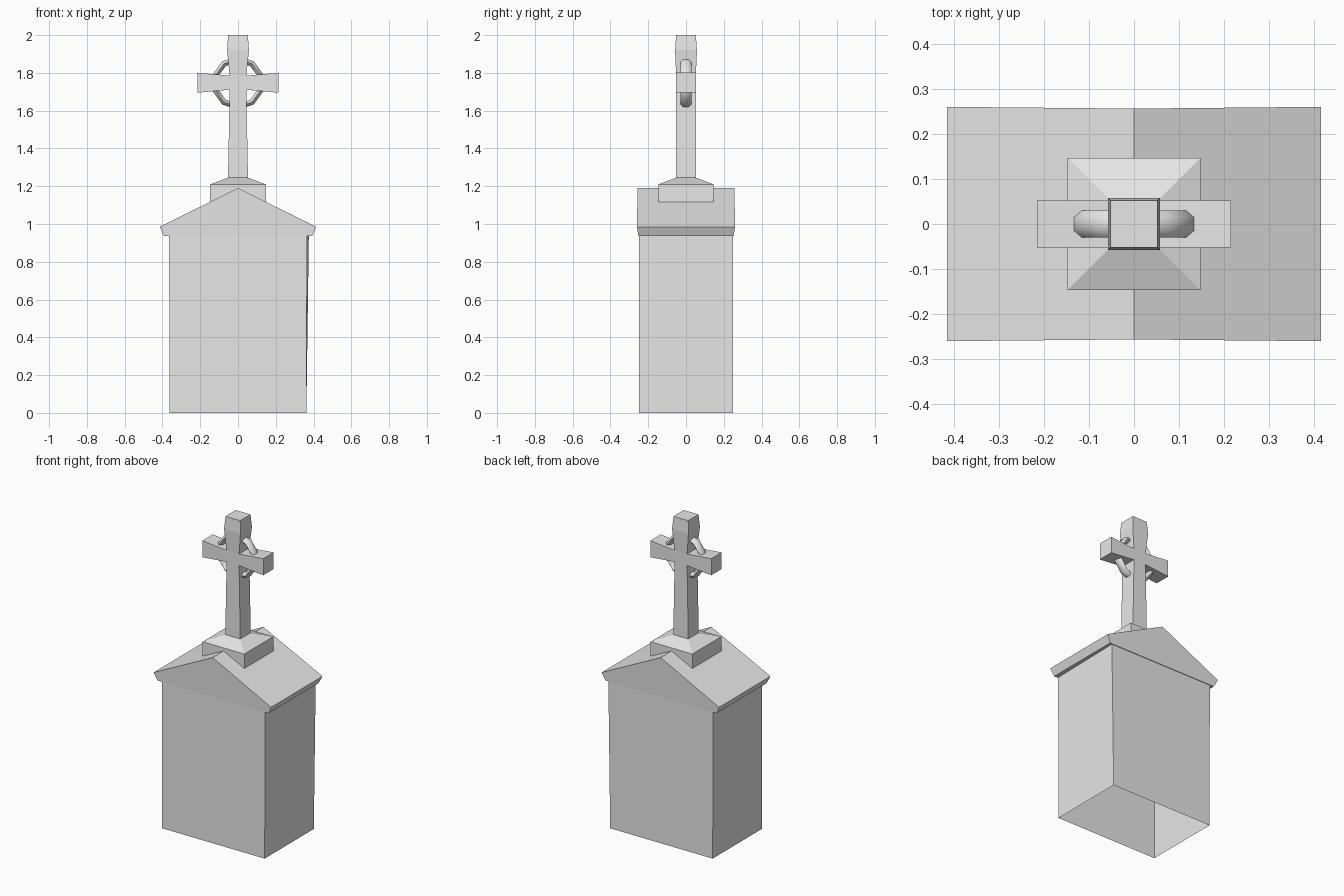
import bpy, bmesh, math
from mathutils import Vector

cube = bpy.data.objects.get("Cube")
if cube:
    bpy.data.objects.remove(cube, do_unlink=True)

stone = bpy.data.materials.new("grey stone")
stone.use_nodes = True
grey = (0.8, 0.8, 0.8, 1)
stone.diffuse_color = grey
stone.node_tree.nodes["Principled BSDF"].inputs["Base Color"].default_value = grey


def finish(name, bm):
    bmesh.ops.recalc_face_normals(bm, faces=bm.faces)
    mesh = bpy.data.meshes.new(name)
    bm.to_mesh(mesh)
    bm.free()
    mesh.materials.append(stone)
    obj = bpy.data.objects.new(name, mesh)
    bpy.context.collection.objects.link(obj)
    return obj


def loft(bm, rings, cap_start=True, cap_end=True):
    """Bridge equal-sized rings of points into a skin."""
    loops = [[bm.verts.new(p) for p in ring] for ring in rings]
    n = len(loops[0])
    for a, b in zip(loops, loops[1:]):
        for i in range(n):
            j = (i + 1) % n
            bm.faces.new((a[i], a[j], b[j], b[i]))
    if cap_start:
        bm.faces.new(loops[0])
    if cap_end:
        bm.faces.new(loops[-1])


def rect(x, y, z):
    return [(-x, -y, z), (x, -y, z), (x, y, z), (-x, y, z)]


# Vault body: open underneath, rear right edge leaning slightly outward
bm = bmesh.new()
top = rect(0.365, 0.248, 0.945)
top[2] = (0.375, 0.248, 0.945)
loft(bm, [rect(0.362, 0.248, 0), top], cap_start=False, cap_end=False)
finish("vault_body", bm)

# Gabled roof with bevelled eaves
profile = [(-0.415, 0.985), (0, 1.19), (0.415, 0.985), (0.392, 0.937), (-0.392, 0.937)]
bm = bmesh.new()
ends = []
for side in (-1, 1):
    ends.append([(x, side * (0.256 if x == 0 else 0.26 if z > 0.95 else 0.252), z)
                 for x, z in profile])
loft(bm, ends)
finish("gable_roof", bm)

# Plinth with sloping top
bm = bmesh.new()
loft(bm, [rect(0.147, 0.146, 1.1), rect(0.147, 0.146, 1.21), rect(0.053, 0.053, 1.245)])
finish("cross_plinth", bm)

# Cross: waisted shaft with flared head, and two flared arms
bm = bmesh.new()
shaft = [(0.053, 0.053, 1.24), (0.044, 0.052, 1.71), (0.044, 0.052, 1.785),
         (0.058, 0.058, 1.92), (0.052, 0.052, 2.0)]
loft(bm, [rect(*s) for s in shaft])
for side in (-1, 1):
    rings = []
    for x, half in ((0.043, 0.037), (0.215, 0.053)):
        rings.append([(side * x, y, 1.748 + z) for y, z in
                      ((-0.052, -half), (0.052, -half), (0.052, half), (-0.052, half))])
    loft(bm, rings, cap_start=False)
finish("stone_cross", bm)

# Faceted ring around the crossing
bm = bmesh.new()
SEG, SIDES = 10, 6
loops = []
for i in range(SEG):
    a = math.tau * (i + 0.5) / SEG
    out = Vector((math.cos(a), 0, math.sin(a)))
    loop = []
    for k in range(SIDES):
        t = math.tau * (k + 0.5) / SIDES
        p = out * (0.126 + 0.018 * math.cos(t)) + Vector((0, 0.03 * math.sin(t), 1.747))
        loop.append(p)
    loops.append(loop)
loft(bm, loops + [loops[0]], cap_start=False, cap_end=False)
bmesh.ops.remove_doubles(bm, verts=bm.verts, dist=0.0001)
ring = finish("cross_ring", bm)

bpy.ops.object.select_all(action='DESELECT')
ring.select_set(True)
bpy.context.view_layer.objects.active = ring
bpy.ops.object.shade_smooth_by_angle(angle=math.radians(50))
